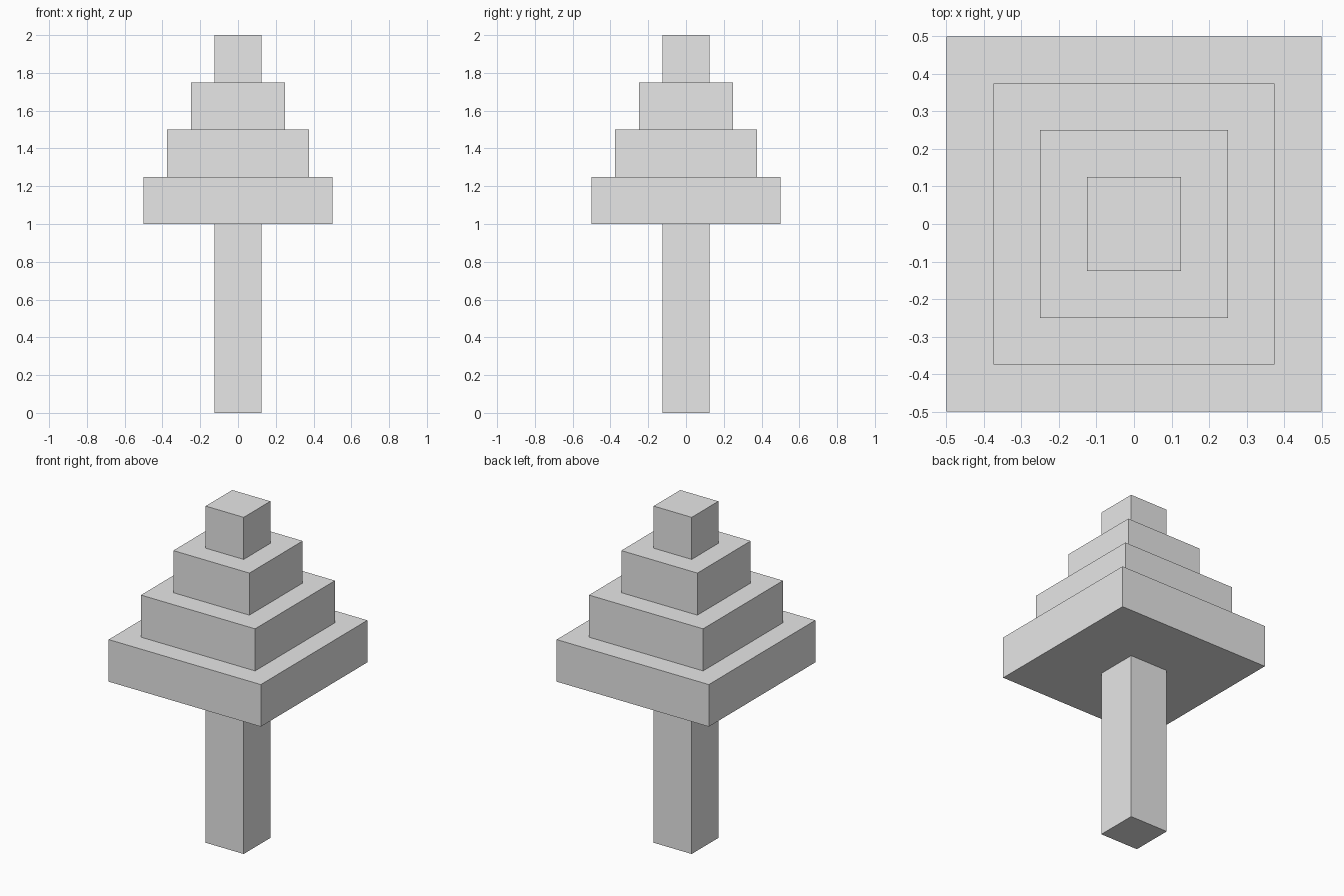
import bpy

# Remove the default cube
default = bpy.data.objects.get("Cube")
if default:
    bpy.data.objects.remove(default, do_unlink=True)

# Single plain grey material
GREY = (0.8, 0.8, 0.8, 1.0)
grey = bpy.data.materials.new("plain_grey")
grey.use_nodes = True
grey.diffuse_color = GREY
for node in grey.node_tree.nodes:
    if node.type == 'BSDF_PRINCIPLED':
        node.inputs["Base Color"].default_value = GREY


def square_block(name, width, bottom, height):
    """Add a square block standing at the given height on the centre axis."""
    bpy.ops.mesh.primitive_cube_add(size=1, location=(0, 0, bottom + height / 2))
    block = bpy.context.object
    block.name = name
    block.scale = (width, width, height)
    bpy.ops.object.transform_apply(location=False, rotation=False, scale=True)
    block.data.materials.append(grey)
    return block


# Trunk
TRUNK_HEIGHT = 1.0
square_block("trunk", 0.25, 0, TRUNK_HEIGHT)

# Stepped foliage, narrowing towards the top
TIERS = 4
TIER_HEIGHT = 0.25
for i in range(TIERS):
    square_block(f"foliage_tier_{i + 1}", (TIERS - i) * 0.25,
                 TRUNK_HEIGHT + i * TIER_HEIGHT, TIER_HEIGHT)
